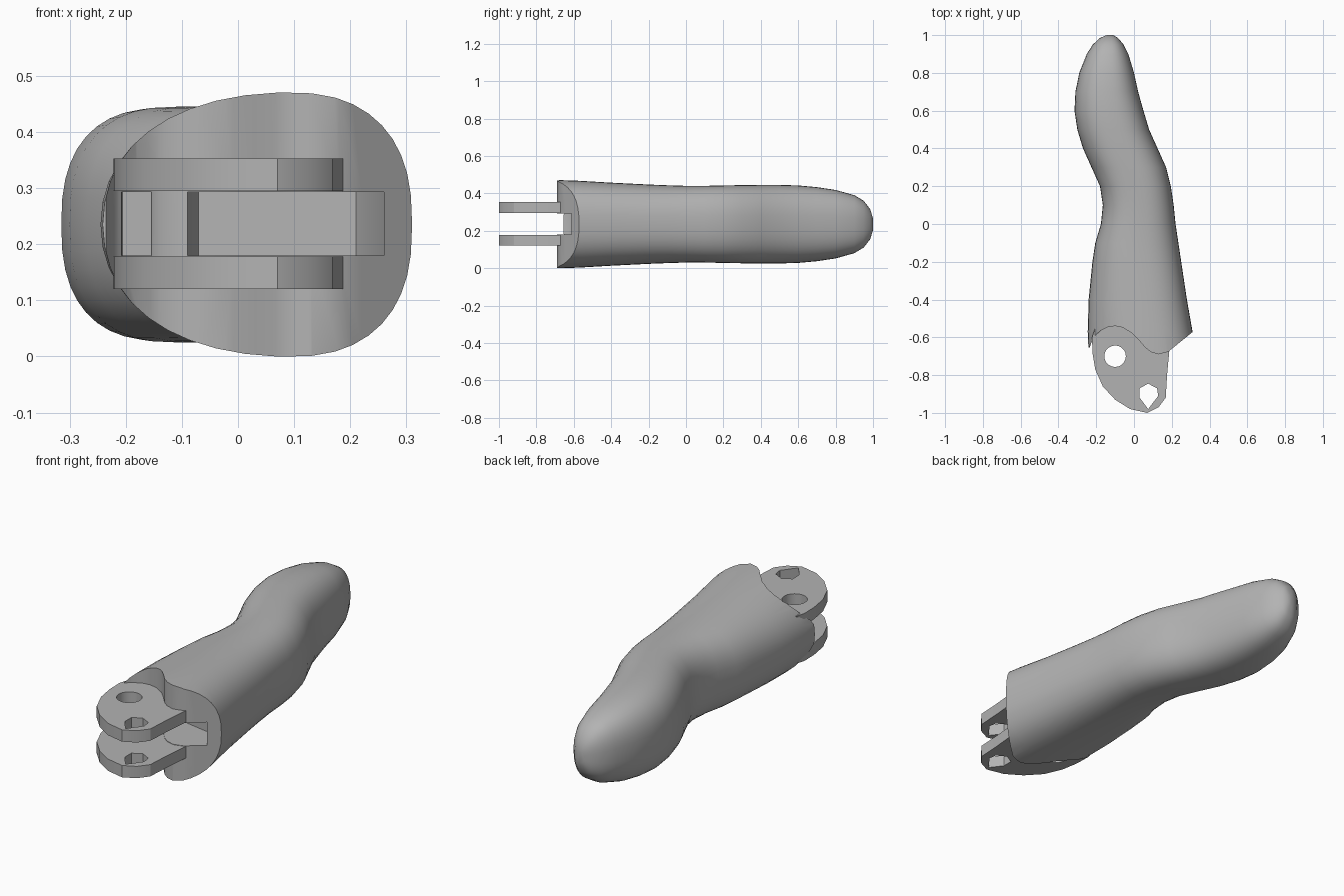
import bpy, bmesh, math

cube = bpy.data.objects.get("Cube")
if cube:
    bpy.data.objects.remove(cube, do_unlink=True)

grey = bpy.data.materials.new("plain grey")
grey.use_nodes = True
grey.diffuse_color = (0.45, 0.45, 0.45, 1)
grey.node_tree.nodes["Principled BSDF"].inputs["Base Color"].default_value = (0.45, 0.45, 0.45, 1)

MID = 0.235


def make_object(name, bm):
    bmesh.ops.recalc_face_normals(bm, faces=bm.faces)
    mesh = bpy.data.meshes.new(name)
    bm.to_mesh(mesh)
    bm.free()
    mesh.materials.append(grey)
    obj = bpy.data.objects.new(name, mesh)
    bpy.context.collection.objects.link(obj)
    return obj


def prism(name, outline, low, high):
    """Plan outline extruded upwards from low to high."""
    bm = bmesh.new()
    face = bm.faces.new([bm.verts.new((x, y, low)) for x, y in outline])
    result = bmesh.ops.extrude_face_region(bm, geom=[face])
    top = [v for v in result["geom"] if isinstance(v, bmesh.types.BMVert)]
    bmesh.ops.translate(bm, verts=top, vec=(0, 0, high - low))
    return make_object(name, bm)


def cut(target, cutter):
    cutter.hide_render = True
    cutter.hide_set(True)
    mod = target.modifiers.new("cut", 'BOOLEAN')
    mod.operation = 'DIFFERENCE'
    mod.solver = 'EXACT'
    mod.object = cutter


def bake(obj):
    """Apply the cuts and remove the cutters."""
    bpy.ops.object.select_all(action='DESELECT')
    bpy.context.view_layer.objects.active = obj
    obj.select_set(True)
    cutters = [m.object for m in obj.modifiers]
    for mod in list(obj.modifiers):
        bpy.ops.object.modifier_apply(modifier=mod.name)
    for c in cutters:
        bpy.data.objects.remove(c, do_unlink=True)
    bpy.ops.object.shade_smooth_by_angle(angle=math.radians(32))


def power(value, exponent):
    return math.copysign(abs(value) ** exponent, value)


# Finger body: rings of y, left edge, right edge, half height
rings = [
    (-0.8, -0.235, 0.345, 0.24), (-0.57, -0.245, 0.31, 0.232),
    (-0.4, -0.24, 0.28, 0.222), (-0.2, -0.22, 0.25, 0.212),
    (-0.1, -0.205, 0.235, 0.208), (0, -0.175, 0.22, 0.205),
    (0.1, -0.165, 0.21, 0.205), (0.2, -0.18, 0.195, 0.207),
    (0.3, -0.225, 0.17, 0.209), (0.4, -0.27, 0.125, 0.21),
    (0.5, -0.3, 0.08, 0.21), (0.6, -0.315, 0.05, 0.207),
    (0.7, -0.31, 0.022, 0.198), (0.8, -0.29, 0, 0.183),
    (0.9, -0.25, -0.03, 0.155), (0.95, -0.218, -0.055, 0.125),
    (0.985, -0.18, -0.085, 0.08), (1, -0.145, -0.11, 0.03)]
SIDES = 40
bm = bmesh.new()
loops = []
for y, left, right, half in rings:
    front = min(1, max(0, -y * 1.8))
    crest = (left + right) / 2 + 0.03 * front
    loop = []
    for i in range(SIDES):
        a = math.tau * i / SIDES
        c, s = math.cos(a), math.sin(a)
        e = 0.8 if c > 0 else 0.8 + 0.15 * front
        reach = right - crest if c > 0 else crest - left
        loop.append(bm.verts.new((crest + reach * power(c, e), y, MID + half * power(s, e))))
    loops.append(loop)
for a, b in zip(loops, loops[1:]):
    for i in range(SIDES):
        j = (i + 1) % SIDES
        bm.faces.new((a[i], a[j], b[j], b[i]))
bm.faces.new(loops[0])
bm.faces.new(loops[-1])
body = make_object("finger_body", bm)

# Wavy knuckle end, with a hollow round the hinge
wave = [(-0.5, -0.66), (-0.235, -0.655), (-0.215, -0.6), (-0.18, -0.567),
        (-0.14, -0.546), (-0.1, -0.54), (-0.06, -0.548), (-0.01, -0.578),
        (0.03, -0.62), (0.06, -0.655), (0.09, -0.678), (0.13, -0.69),
        (0.18, -0.677), (0.22, -0.645), (0.31, -0.572), (0.5, -0.42)]
cut(body, prism("end_cutter", wave + [(0.5, -1.2), (-0.5, -1.2)], -0.5, 1))

# Tapered tendon slot and small side pocket
slot = [(-0.09, -0.9), (0.26, -0.9), (0.26, -0.6), (0.21, -0.5), (-0.07, -0.45), (-0.09, -0.52)]
pocket = [(-0.215, -0.9), (-0.15, -0.9), (-0.155, -0.5), (-0.205, -0.5)]
for name, outline in (("slot_cutter", slot), ("pocket_cutter", pocket)):
    cut(body, prism(name, outline, 0.18, 0.293))
bake(body)

# Pair of hinge plates with a round and a six-sided hole
plate = [(-0.2, -0.53), (-0.222, -0.6), (-0.22, -0.68), (-0.205, -0.77),
         (-0.165, -0.86), (-0.1, -0.93), (-0.02, -0.98), (0.07, -1),
         (0.13, -0.97), (0.168, -0.92), (0.175, -0.8), (0.188, -0.66), (0.188, -0.58),
         (0.1, -0.6), (0, -0.53), (-0.1, -0.5)]
pin = [(-0.1 + 0.057 * math.cos(math.tau * i / 20),
        -0.7 + 0.057 * math.sin(math.tau * i / 20)) for i in range(20)]
hexagon = [(0.03, -0.87), (0.03, -0.92), (0.075, -0.98),
           (0.128, -0.91), (0.122, -0.87), (0.075, -0.845)]
for name, low, high in (("lower", 0.12, 0.178), ("upper", 0.295, 0.353)):
    obj = prism(name + "_hinge_plate", plate, low, high)
    for outline in (pin, hexagon):
        cut(obj, prism("hole_cutter", outline, low - 0.1, high + 0.1))
    bake(obj)
